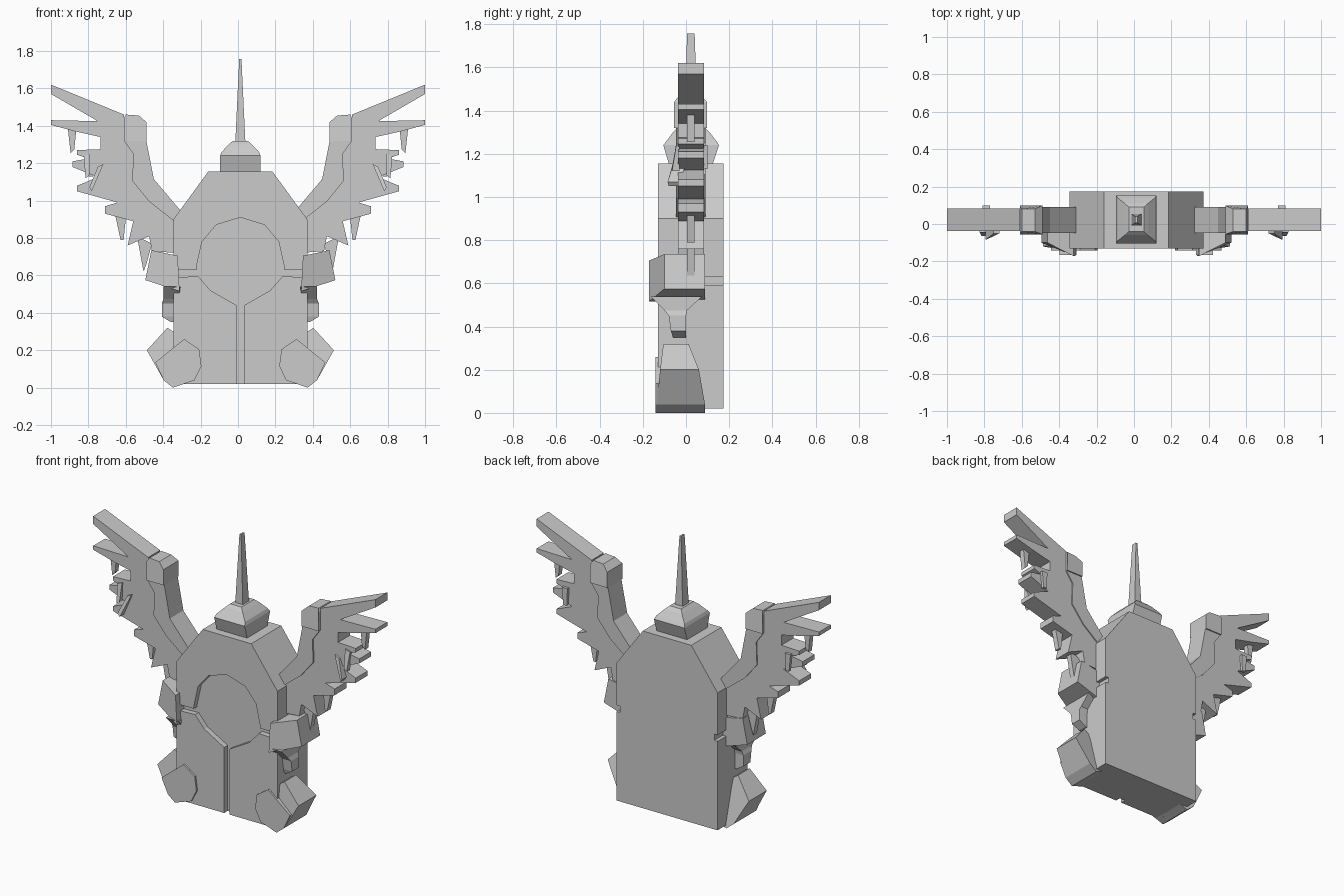
import bpy
import bmesh

default_cube = bpy.data.objects.get("Cube")
if default_cube:
    bpy.data.objects.remove(default_cube, do_unlink=True)

grey = bpy.data.materials.new("plain_grey")
grey.use_nodes = True
grey.diffuse_color = (.6, .6, .6, 1)
grey.node_tree.nodes["Principled BSDF"].inputs["Base Color"].default_value = grey.diffuse_color

BODY_CENTRE = .0125


def solid(name, rings):
    """Closed flat-shaded solid lofted through rings of equal length."""
    bm = bmesh.new()
    loops = [[bm.verts.new(point) for point in ring] for ring in rings]
    count = len(loops[0])
    for lower, upper in zip(loops, loops[1:]):
        for i in range(count):
            j = (i + 1) % count
            bm.faces.new((lower[i], lower[j], upper[j], upper[i]))
    bm.faces.new(loops[0])
    bm.faces.new(loops[-1])
    bmesh.ops.recalc_face_normals(bm, faces=bm.faces)
    mesh = bpy.data.meshes.new(name)
    bm.to_mesh(mesh)
    bm.free()
    mesh.materials.append(grey)
    part = bpy.data.objects.new(name, mesh)
    bpy.context.collection.objects.link(part)
    return part


def prism(name, outline, front, back, centre=0, side=1):
    """Extrude an x-z outline along y; front and back may vary per corner."""
    def ring(depth):
        depths = depth if isinstance(depth, list) else [depth] * len(outline)
        return [(centre + side * x, y, z) for (x, z), y in zip(outline, depths)]
    return solid(name, [ring(front), ring(back)])


def pair(name, outline, front, back, centre=0):
    for label, side in (("left", 1), ("right", -1)):
        prism(label + "_" + name, outline, front, back, centre, side)


def symmetric(half):
    return half + [(-x, z) for x, z in reversed(half) if x]


def box_ring(half_width, front, back, z):
    left, right = BODY_CENTRE + half_width, BODY_CENTRE - half_width
    return [(right, front, z), (left, front, z), (left, back, z), (right, back, z)]


# Torso core with a belt groove in its sides
core = symmetric([(.358, .02), (.358, .59), (.335, .59), (.335, .63),
                  (.358, .63), (.358, .9), (.172, 1.155)])
prism("torso_core", core, -.095, .174, BODY_CENTRE)

# Raised chest plate with an arched opening, and two belly plates
arch = symmetric([(.235, .645), (.205, .78), (.13, .87), (0, .91)])
chest = [(.235, .63), (.358, .63), (.358, .9), (.172, 1.155),
         (-.172, 1.155), (-.358, .9), (-.358, .63), (-.235, .63)]
prism("chest_plate", chest + arch[::-1], -.13, -.095, BODY_CENTRE)
pair("belly_plate", [(.02, .02), (.358, .02), (.358, .59), (.225, .595),
                     (.16, .52), (.02, .44)], -.13, -.095, BODY_CENTRE)

# Faceted head and spike
solid("head", [box_ring(.108, -.08, .125, 1.155),
               box_ring(.108, -.105, .153, 1.24),
               box_ring(.1, -.09, .14, 1.26),
               box_ring(.062, -.06, .11, 1.3),
               box_ring(.04, -.04, .09, 1.32)])
solid("head_spike", [box_ring(.027, -.008, .055, 1.31),
                     box_ring(.006, .005, .04, 1.757)])

# Wing bone from shoulder to wrist
pair("wing_bone", [(.61, 1.32), (.49, 1.32), (.45, 1.115), (.31, .95),
                   (.31, .865), (.475, .995), (.565, 1.105), (.56, 1.25)],
     -.047, .09)

# Wrist block with bevelled top
pair("wing_wrist", [(.49, 1.32), (.61, 1.32), (.61, 1.44), (.6, 1.46),
                    (.53, 1.455), (.49, 1.42)],
     [-.055, -.055, -.055, -.04, -.04, -.055],
     [.098, .098, .098, .08, .08, .098])

# Two long feathers at the wing tip
pair("tip_feathers", [(1, 1.62), (.61, 1.46), (.6, 1.32), (.735, 1.34),
                      (.87, 1.37), (1, 1.405), (1, 1.43), (.75, 1.425),
                      (1, 1.57)], -.037, .083)

# Jagged lower feathers
pair("lower_feathers", [(.6, 1.34), (.55, 1.25), (.555, 1.105), (.47, 1),
                        (.33, .89), (.33, .72), (.46, .73), (.475, .81),
                        (.59, .76), (.56, .89), (.71, .93), (.71, .97),
                        (.645, .99), (.86, 1.05), (.86, 1.08), (.75, 1.125),
                        (.885, 1.18), (.885, 1.21), (.8, 1.225), (.86, 1.245),
                        (.86, 1.27), (.735, 1.275), (.735, 1.35)], -.037, .083)

# Thin hanging feathers
hanging = {
    "outer_hanging_feather": [(.91, 1.39), (.865, 1.375), (.875, 1.275), (.895, 1.255)],
    "middle_hanging_feather": [(.66, .94), (.6, .9), (.612, .79), (.628, .79)],
    "inner_hanging_feather": [(.54, .81), (.46, .77), (.49, .66), (.505, .62)],
}
for name, outline in hanging.items():
    pair(name, outline, .005, .04)

# Small loose feathers standing proud of the wing
pair("front_loose_feather", [(.825, 1.24), (.79, 1.25), (.795, 1.135), (.815, 1.12)],
     [-.045, -.045, -.065, -.065], -.03)
pair("tilted_loose_feather", [(.72, 1.195), (.75, 1.18), (.795, 1.07), (.782, 1.05)],
     [-.05, -.05, -.085, -.08], [.01, .01, -.03, -.025])
pair("back_loose_feather", [(.81, 1.24), (.77, 1.24), (.775, 1.13), (.8, 1.13)],
     .08, .1)

# Angled upper arm blocks
pair("upper_arm", [(.476, .735), (.335, .705), (.325, .515), (.508, .575)],
     [-.1, -.172, -.172, -.1], .088, BODY_CENTRE)

# Tapered forearms ending in small hands
for label, side in (("left", 1), ("right", -1)):
    def slab(inner, outer, front, back, z):
        a, b = BODY_CENTRE + side * inner, BODY_CENTRE + side * outer
        return [(a, front, z), (b, front, z), (b, back, z), (a, back, z)]
    solid(label + "_forearm", [slab(.32, .41, -.165, .075, .54),
                               slab(.33, .41, -.1, .005, .475),
                               slab(.33, .42, -.08, 0, .45),
                               slab(.33, .42, -.07, 0, .38),
                               slab(.33, .37, -.06, 0, .35)])

# Legs that taper towards the back, with raised foot plates
pair("leg", [(.5, .2), (.39, .32), (.3, .26), (.25, .04), (.36, 0), (.41, .04)],
     [-.12, -.105, -.105, -.13, -.135, -.135],
     [.06, .012, .012, .085, .088, .088], BODY_CENTRE)
pair("foot_plate", [(.455, .135), (.3, .26), (.22, .205), (.208, .115),
                    (.245, .04), (.36, 0), (.41, .04)], -.142, -.09, BODY_CENTRE)
